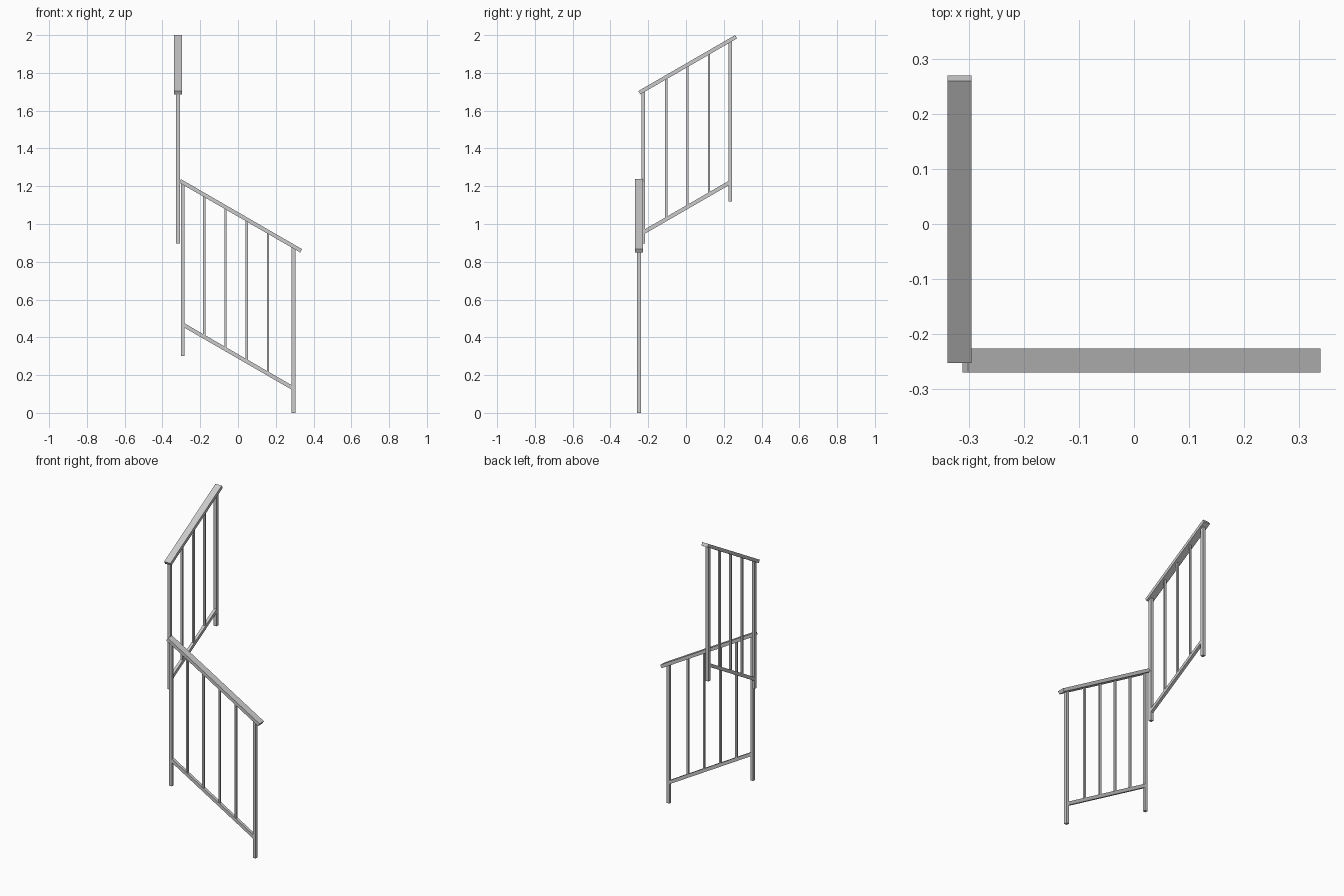
import bpy, math
from mathutils import Matrix, Vector

if "Cube" in bpy.data.objects:
    bpy.data.objects.remove(bpy.data.objects["Cube"])

SLOPE = math.radians(30)
T = math.tan(SLOPE)
POST, BALUSTER, RAIL_T, RAIL_W = 0.019, 0.012, 0.0205, 0.0435
RAIL_GAP, STEP = 0.752, 0.1128


def box(name, size, matrix):
    bpy.ops.mesh.primitive_cube_add(size=1)
    ob = bpy.context.object
    ob.name = name
    ob.data.transform(matrix @ Matrix.Diagonal((*size, 1)))
    return ob


def flight(name, place, high, low, rail_high, rail_low, z0, foot_high, foot_low):
    """Railing descending along local +u; z0 is the handrail centre height at u = 0."""
    def height(u):
        return z0 - u * T

    def upright(part, u, bottom, width):
        top = height(u)
        box(f"{name}_{part}", (width, width, top - bottom),
            place @ Matrix.Translation((u, 0, (top + bottom) / 2)))

    def rail(part, a, b, drop, width):
        mid = (a + b) / 2
        box(f"{name}_{part}", ((b - a) / math.cos(SLOPE), width, RAIL_T),
            place @ Matrix.Translation((mid, 0, height(mid) - drop)) @ Matrix.Rotation(SLOPE, 4, 'Y'))

    # handrail and bottom rail
    rail("handrail", rail_high, rail_low, 0, RAIL_W)
    rail("bottom_rail", high, low, RAIL_GAP, POST * 0.98)
    # end posts
    upright("upper_post", high, foot_high, POST)
    upright("lower_post", low, foot_low, POST)
    # balusters, spaced from the upper post
    u, i = high + STEP, 1
    while u < low - 0.06:
        upright(f"baluster_{i}", u, height(u) - RAIL_GAP, BALUSTER)
        u += STEP
        i += 1


# lower flight runs down toward +x
flight("lower_flight", Matrix.Translation((0, -0.2487, 0)),
       -0.292, 0.294, -0.307, 0.3345, 1.051, 0.30, 0.0)

# upper flight runs down toward -y
flight("upper_flight", Matrix.Translation((-0.3178, 0, 0)) @ Matrix.Rotation(-math.pi / 2, 4, 'Z'),
       -0.234, 0.227, -0.2653, 0.2475, 1.838, 1.12, 0.896)
